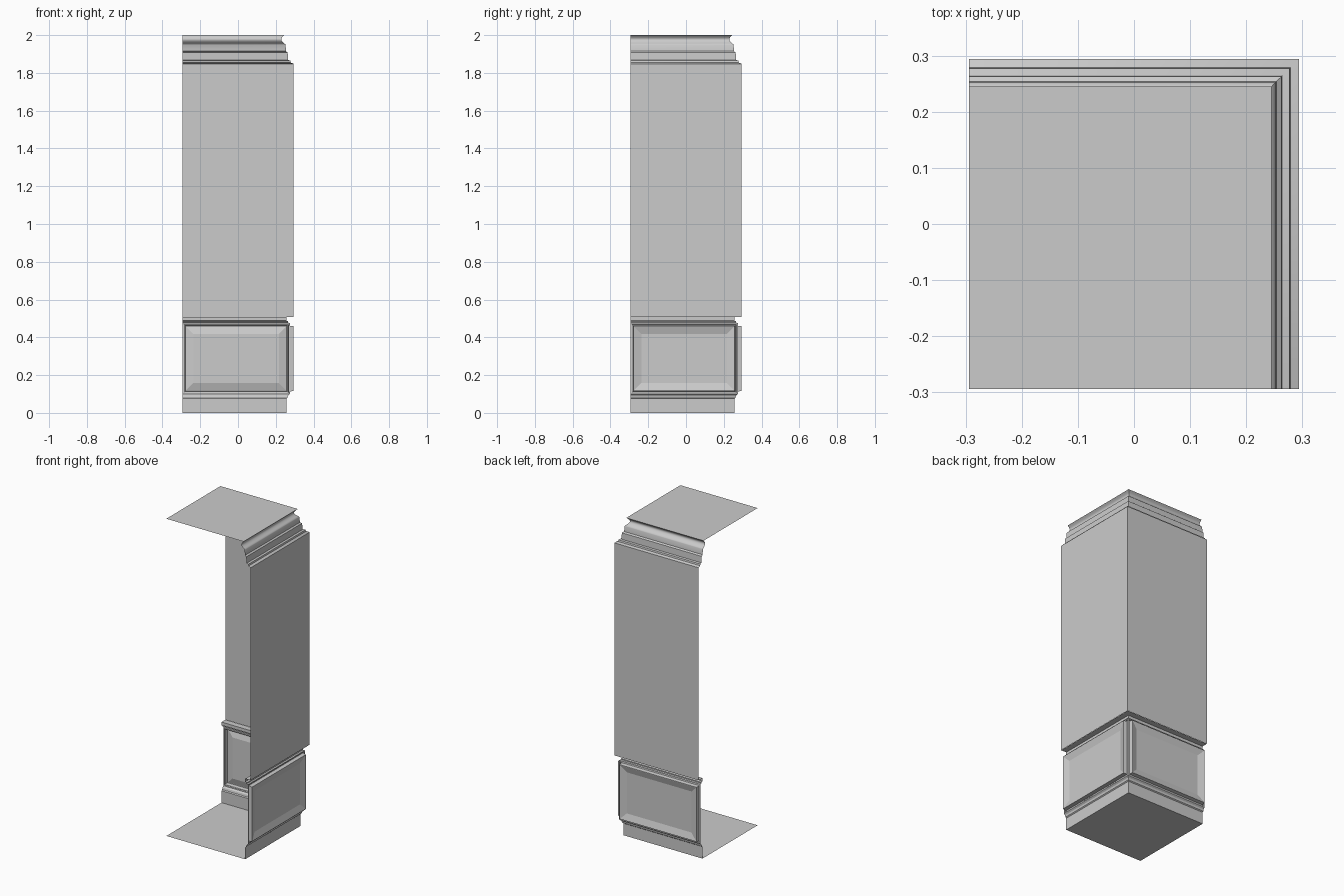
import bpy
import math

if "Cube" in bpy.data.objects:
    bpy.data.objects.remove(bpy.data.objects["Cube"])

E = 0.294  # half width of the room corner


def make(name, verts, faces, smooth=False):
    me = bpy.data.meshes.new(name)
    me.from_pydata(verts, [], faces)
    me.update()
    ob = bpy.data.objects.new(name, me)
    bpy.context.collection.objects.link(ob)
    if smooth:
        bpy.context.view_layer.objects.active = ob
        ob.select_set(True)
        bpy.ops.object.shade_smooth_by_angle(angle=math.radians(35))
        ob.select_set(False)
    return ob


def sweep(name, profile, smooth=False):
    """Run a (depth, height) profile along both walls with a mitred corner."""
    verts, faces = [], []
    for d, z in profile:
        verts += [(d, -E, z), (d, d, z), (-E, d, z)]
    for j in range(len(profile) - 1):
        for i in range(2):
            a = 3 * j + i
            faces.append((a, a + 3, a + 4, a + 1))
    return make(name, verts, faces, smooth)


def panel(name, on_right):
    """Nested rectangles: flat frame, moulding step, recess, raised field."""
    u0, u1, z0, z1 = -E, 0.274, 0.1, 0.475
    rings = [(0, 0.274), (0.007, 0.274), (0.009, 0.268), (0.013, 0.27),
             (0.016, 0.293), (0.02, 0.293), (0.058, 0.281)]
    verts, faces = [], []
    for s, d in rings:
        for u, z in ((u0 + s, z0 + s), (u1 - s, z0 + s),
                     (u1 - s, z1 - s), (u0 + s, z1 - s)):
            verts.append((d, u, z) if on_right else (u, d, z))
    for r in range(len(rings) - 1):
        for k in range(4):
            a, b = 4 * r + k, 4 * r + (k + 1) % 4
            faces.append((a, b, b + 4, a + 4))
    n = len(verts)
    faces.append((n - 4, n - 3, n - 2, n - 1))
    if on_right:
        faces = [f[::-1] for f in faces]
    return make(name, verts, faces)


def slab(name, edge, z, up):
    f = (0, 1, 2, 3) if up else (3, 2, 1, 0)
    return make(name, [(-E, -E, z), (edge, -E, z), (edge, edge, z), (-E, edge, z)], [f])


# Floor and ceiling sheets
slab("floor", 0.256, 0, True)
slab("ceiling", 0.245, 2, False)

# Skirting, panels, rail
sweep("skirting", [(0.256, 0), (0.256, 0.075), (0.262, 0.08), (0.265, 0.092), (0.274, 0.1)])
panel("right_panel", True)
panel("back_panel", False)
sweep("chair_rail", [(0.274, 0.475), (0.266, 0.478), (0.266, 0.485),
                     (0.256, 0.488), (0.256, 0.508), (0.293, 0.508)])

# Upper wall
sweep("wall", [(E, 0.508), (E, 1.848)])

# Cornice: stepped fasciae with a curved top moulding
curve = [(0.25 - 0.018 * math.sin(math.pi * t / 10) - 0.005 * t / 10, 1.952 + 0.048 * t / 10)
         for t in range(11)]
sweep("cornice", [(E, 1.848), (0.279, 1.855), (0.277, 1.865), (0.265, 1.868),
                  (0.263, 1.908), (0.254, 1.915), (0.252, 1.948)] + curve, True)
